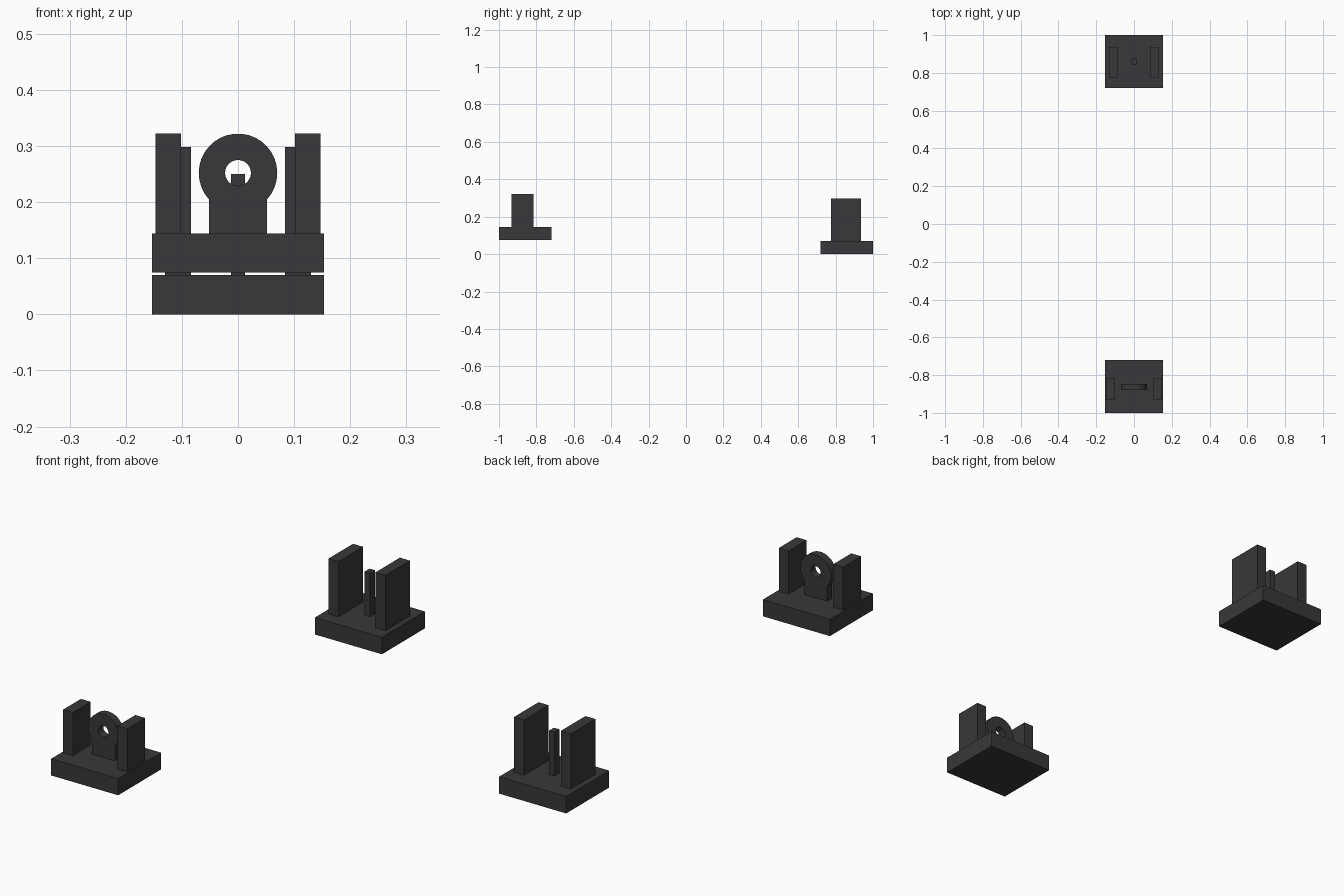
import bpy, bmesh, math

if "Cube" in bpy.data.objects:
    bpy.data.objects.remove(bpy.data.objects["Cube"])

mat = bpy.data.materials.new("dark_metal")
mat.diffuse_color = (0.04, 0.04, 0.043, 1)
mat.use_nodes = True
mat.node_tree.nodes["Principled BSDF"].inputs["Base Color"].default_value = mat.diffuse_color


def finish(name, bm):
    bmesh.ops.recalc_face_normals(bm, faces=bm.faces)
    me = bpy.data.meshes.new(name)
    bm.to_mesh(me)
    bm.free()
    me.materials.append(mat)
    ob = bpy.data.objects.new(name, me)
    bpy.context.collection.objects.link(ob)
    return ob


def box(name, x, y, z):
    bm = bmesh.new()
    bmesh.ops.create_cube(bm, size=1)
    for v in bm.verts:
        for i, (lo, hi) in enumerate((x, y, z)):
            v.co[i] = lo if v.co[i] < 0 else hi
    return finish(name, bm)


def wings(name, inner, outer, y, z):
    for side, s in (("left", -1), ("right", 1)):
        box(f"{name}_{side}", sorted((s * inner, s * outer)), y, z)


# front sight: base and guard wings
box("front_base", (-0.153, 0.153), (-1.0, -0.72), (0.075, 0.144))
wings("front_wing", 0.102, 0.147, (-0.932, -0.815), (0.144, 0.322))

# front sight: ring on a stem, one outline with a round hole
R, HOLE, CZ, HALF, SEGS = 0.07, 0.023, 0.252, 0.052, 32
Y0, Y1 = -0.878, -0.846
start = -math.acos(HALF / R)
sweep = math.pi - 2 * start
n = 25
outline = [(R * math.cos(start + sweep * i / n), CZ + R * math.sin(start + sweep * i / n))
           for i in range(n + 1)]
outline += [(-HALF, 0.144), (HALF, 0.144)]
hole = [(HOLE * math.cos(2 * math.pi * i / SEGS), CZ + HOLE * math.sin(2 * math.pi * i / SEGS))
        for i in range(SEGS)]
bm = bmesh.new()
for loop in (outline, hole):
    vs = [bm.verts.new((x, Y0, z)) for x, z in loop]
    for a, b in zip(vs, vs[1:] + vs[:1]):
        bm.edges.new((a, b))
bmesh.ops.triangle_fill(bm, edges=bm.edges[:], use_beauty=True)
ext = bmesh.ops.extrude_face_region(bm, geom=bm.faces[:], use_keep_orig=True)
for v in (g for g in ext["geom"] if isinstance(g, bmesh.types.BMVert)):
    v.co.y = Y1
finish("aperture_ring", bm)

# rear sight: base, guard wings and centre post
box("rear_base", (-0.153, 0.153), (0.72, 1.0), (0.0, 0.07))
wings("rear_wing", 0.084, 0.13, (0.776, 0.936), (0.07, 0.298))
box("centre_post", (-0.0125, 0.0125), (0.844, 0.876), (0.07, 0.25))
